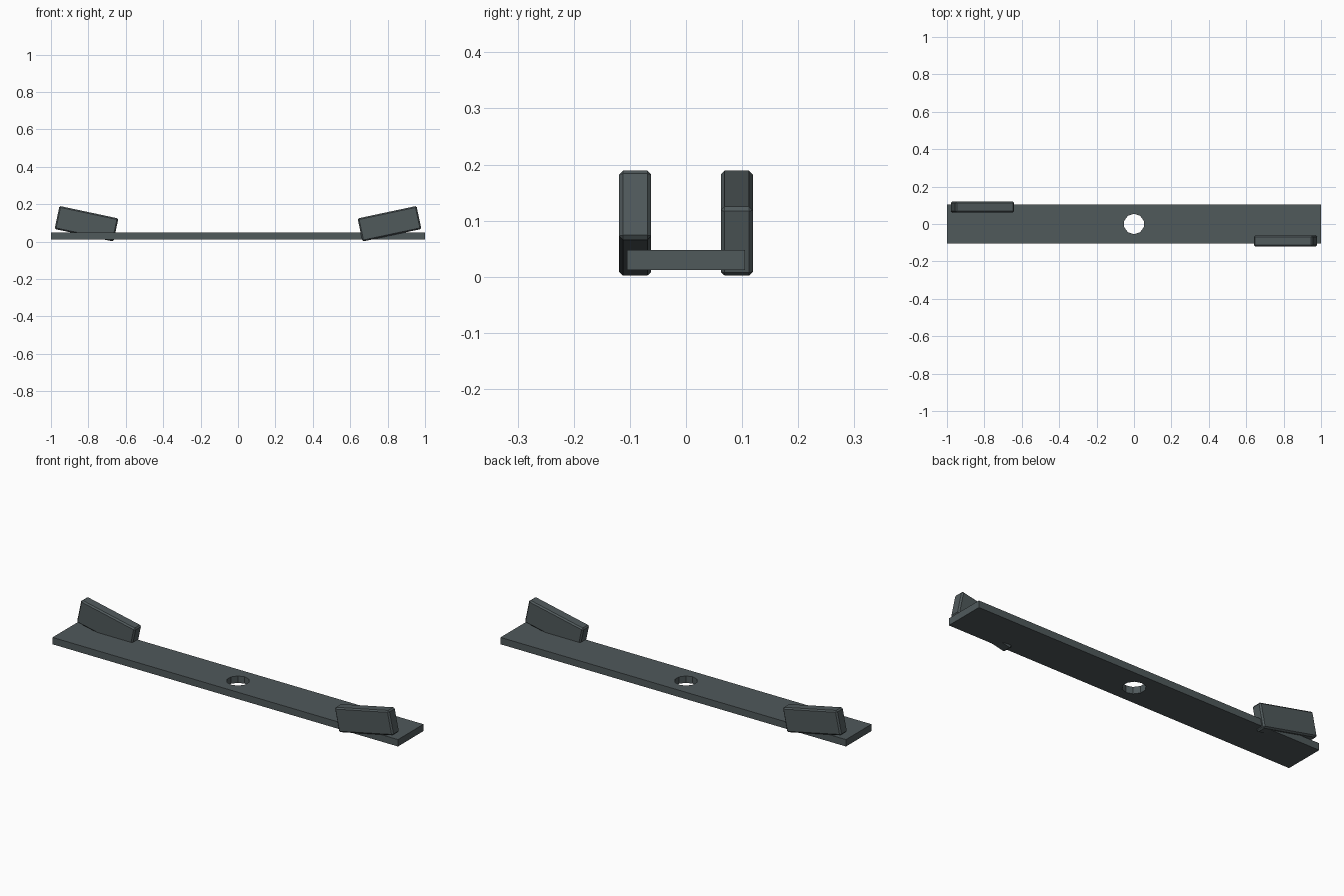
import bpy, math

if "Cube" in bpy.data.objects:
    bpy.data.objects.remove(bpy.data.objects["Cube"])

steel = bpy.data.materials.new("dark_steel")
steel.diffuse_color = (0.08, 0.1, 0.105, 1)
steel.use_nodes = True
steel.node_tree.nodes["Principled BSDF"].inputs["Base Color"].default_value = steel.diffuse_color


def box(name, size, loc, tilt=0.0):
    bpy.ops.mesh.primitive_cube_add(size=1, location=loc, rotation=(0, tilt, 0))
    ob = bpy.context.object
    ob.name = name
    ob.scale = size
    bpy.ops.object.transform_apply(location=False, rotation=False, scale=True)
    ob.data.materials.append(steel)
    return ob


# flat bar
bar = box("blade_bar", (2, 0.211, 0.036), (0, 0, 0.03))

# mounting hole through the centre
bpy.ops.mesh.primitive_cylinder_add(vertices=10, radius=0.055, depth=0.3, location=(0, 0, 0.03))
cutter = bpy.context.object
cutter.name = "hole_cutter"
cutter.data.materials.append(steel)
cutter.hide_render = True
cutter.display_type = 'WIRE'
cut = bar.modifiers.new("hole", 'BOOLEAN')
cut.operation = 'DIFFERENCE'
cut.solver = 'EXACT'
cut.object = cutter

# tilted lift fins at opposite corners, rising outwards
for name, s in (("right_fin", 1), ("left_fin", -1)):
    fin = box(name, (0.322, 0.057, 0.126), (0.81 * s, -0.0905 * s, 0.0955), math.radians(-12 * s))
    bev = fin.modifiers.new("chamfer", 'BEVEL')
    bev.width = 0.007
    bev.segments = 1
